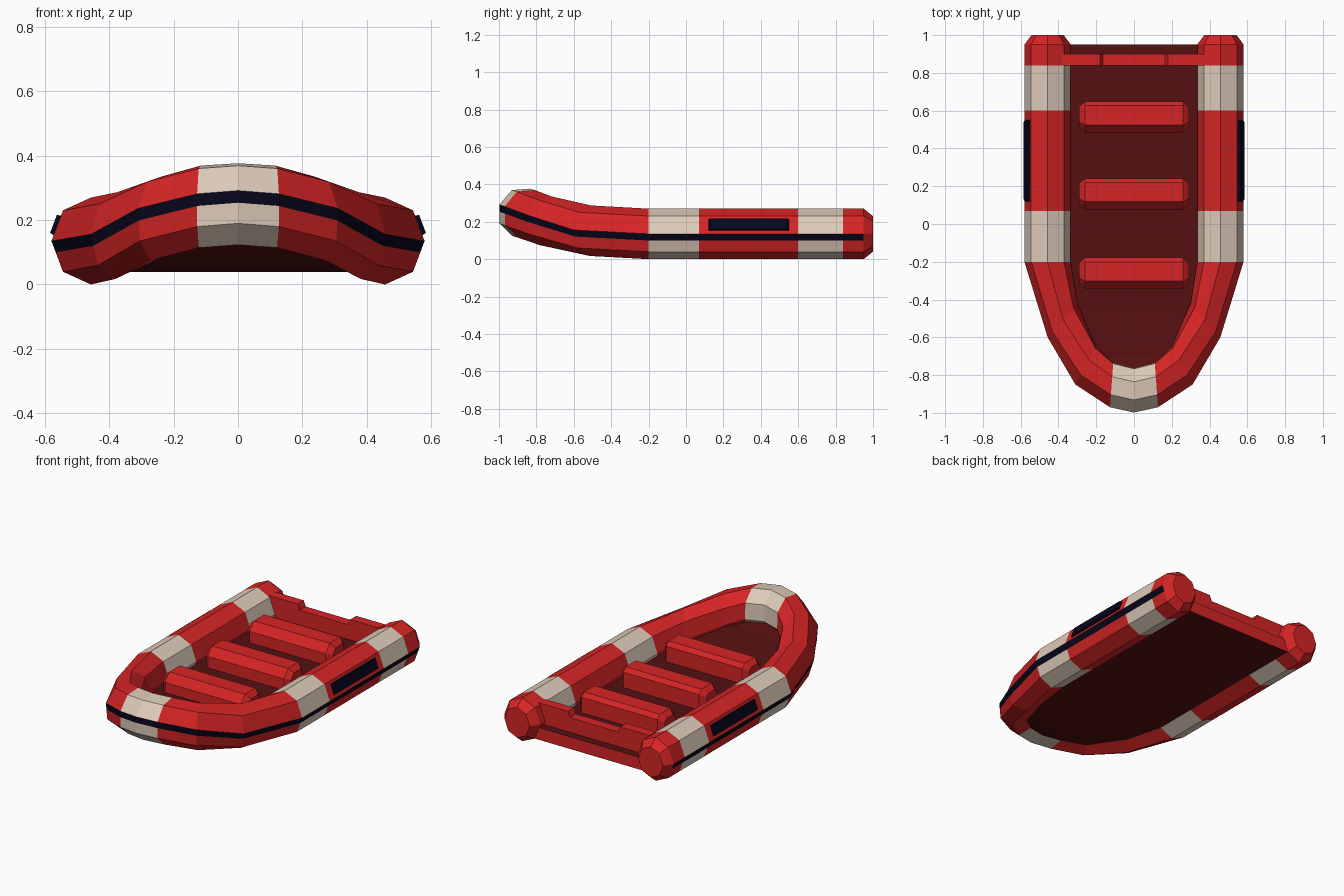
import bpy, bmesh, math
from mathutils import Vector

if "Cube" in bpy.data.objects:
    bpy.data.objects.remove(bpy.data.objects["Cube"])


def material(name, rgb):
    m = bpy.data.materials.new(name)
    m.diffuse_color = (*rgb, 1)
    m.use_nodes = True
    m.node_tree.nodes["Principled BSDF"].inputs["Base Color"].default_value = m.diffuse_color
    return m


RED = material("red", (0.68, 0.018, 0.019))
CREAM = material("cream", (0.73, 0.60, 0.49))
DARK = material("dark_red", (0.089, 0.005, 0.0056))
NAVY = material("navy", (0.002, 0.002, 0.012))


def finish(name, bm, mats):
    bmesh.ops.recalc_face_normals(bm, faces=bm.faces)
    me = bpy.data.meshes.new(name)
    bm.to_mesh(me)
    bm.free()
    for m in mats:
        me.materials.append(m)
    ob = bpy.data.objects.new(name, me)
    bpy.context.collection.objects.link(ob)
    return ob


def loft(bm, rings, mat_rule=lambda i, j: 0):
    """Skin closed rings of points and cap both ends."""
    vs = [[bm.verts.new(p) for p in r] for r in rings]
    n = len(rings[0])
    for i in range(len(vs) - 1):
        for j in range(n):
            k = (j + 1) % n
            f = bm.faces.new((vs[i][j], vs[i][k], vs[i + 1][k], vs[i + 1][j]))
            f.material_index = mat_rule(i, j)
    return bm.faces.new(vs[0]), bm.faces.new(vs[-1])


# Octagonal tube section, with one extra point for the lower edge of the stripe
RX, RZ = 0.1225, 0.135
profile = [(math.cos(k * math.pi / 4), math.sin(k * math.pi / 4)) for k in range(8)]
profile.append((1 - 0.37 * (1 - profile[7][0]), 0.37 * profile[7][1]))


def section(inner, outer, z, tilt=0, scale=1):
    a, b = Vector((*inner, 0)), Vector((*outer, 0))
    c, h = (a + b) / 2, (b - a) / 2
    n, t = h.normalized(), math.radians(tilt)
    ring = []
    for u, v in profile:
        u, v = u * scale, v * scale
        p = c + h * u - n * (RZ * math.sin(t) * v)
        p.z = z + RX * math.sin(t) * u + RZ * math.cos(t) * v
        ring.append(p)
    return ring


def straight(y, scale=1):
    return section((0.335, y), (0.58, y), 0.135, 0, scale)


half = [straight(1.0, 0.7)] + [straight(y) for y in (0.95, 0.84, 0.60, 0.07, -0.20)]
half += [section((0.30, -0.42), (0.457, -0.60), 0.152, 2),
         section((0.20, -0.65), (0.31, -0.85), 0.205, 15),
         section((0.11, -0.735), (0.127, -0.97), 0.242, 19)]
nose = section((0, -0.765), (0, -0.998), 0.25, 20)
mirrored = [[Vector((-p.x, p.y, p.z)) for p in r] for r in reversed(half)]
rings = half + [nose] + mirrored


# Inflated side tube: cream bands and a navy rubbing stripe
def tube_colour(i, j):
    s = min(i, len(rings) - 2 - i)
    if j == 8 and s > 0:
        return 2
    return 1 if s in (2, 4, 8) else 0


bm = bmesh.new()
loft(bm, rings, tube_colour)
finish("side_tube", bm, [RED, CREAM, NAVY])

# Floor slab that rises with the bow; its stern end is red
bm = bmesh.new()
slices = []
for r in half[1:] + [nose]:
    p = r[5]
    w = max(p.x, 0.01)
    slices.append([(-w, p.y, p.z), (w, p.y, p.z), (w, p.y, p.z + 0.075), (-w, p.y, p.z + 0.075)])
stern, _ = loft(bm, slices)
stern.material_index = 1
finish("floor", bm, [DARK, RED])

# Transom board with a lowered middle
outline = [(-0.38, 0.08), (0.38, 0.08), (0.38, 0.24), (0.18, 0.24), (0.165, 0.205),
           (-0.165, 0.205), (-0.18, 0.24), (-0.38, 0.24)]
bm = bmesh.new()
loft(bm, [[(x, y, z) for x, z in outline] for y in (0.84, 0.90)])
finish("transom", bm, [RED])

# Three bench seats with chamfered ends
bench = [(-0.082, 0.09), (-0.082, 0.185), (-0.042, 0.235), (0.06, 0.235), (0.082, 0.21), (0.082, 0.09)]
for n, yc in enumerate((0.567, 0.16, -0.26)):
    bm = bmesh.new()
    loft(bm, [[(x, yc + y * s, 0.16 + (z - 0.16) * s) for y, z in bench]
              for x, s in ((-0.29, 0.65), (-0.26, 1), (0.26, 1), (0.29, 0.65))])
    finish(f"seat_{n + 1}", bm, [RED])

# Navy grip pads on the upper outer face of each tube
along = Vector((profile[1][0] * RX - RX, 0, profile[1][1] * RZ)).normalized()
out = Vector((along.z, 0, -along.x))
centre = Vector((0.5625, 0, 0.184))
for side, label in ((1, "right"), (-1, "left")):
    bm = bmesh.new()
    pad = []
    for y, grow in ((0.12, 0.004), (0.13, 0.012), (0.54, 0.012), (0.55, 0.004)):
        ring = []
        for a, o in ((-0.033, -0.005), (0.033, -0.005), (0.030, grow), (-0.030, grow)):
            p = centre + along * a + out * o
            ring.append((p.x * side, y, p.z))
        pad.append(ring)
    loft(bm, pad)
    finish(f"grip_pad_{label}", bm, [NAVY])
